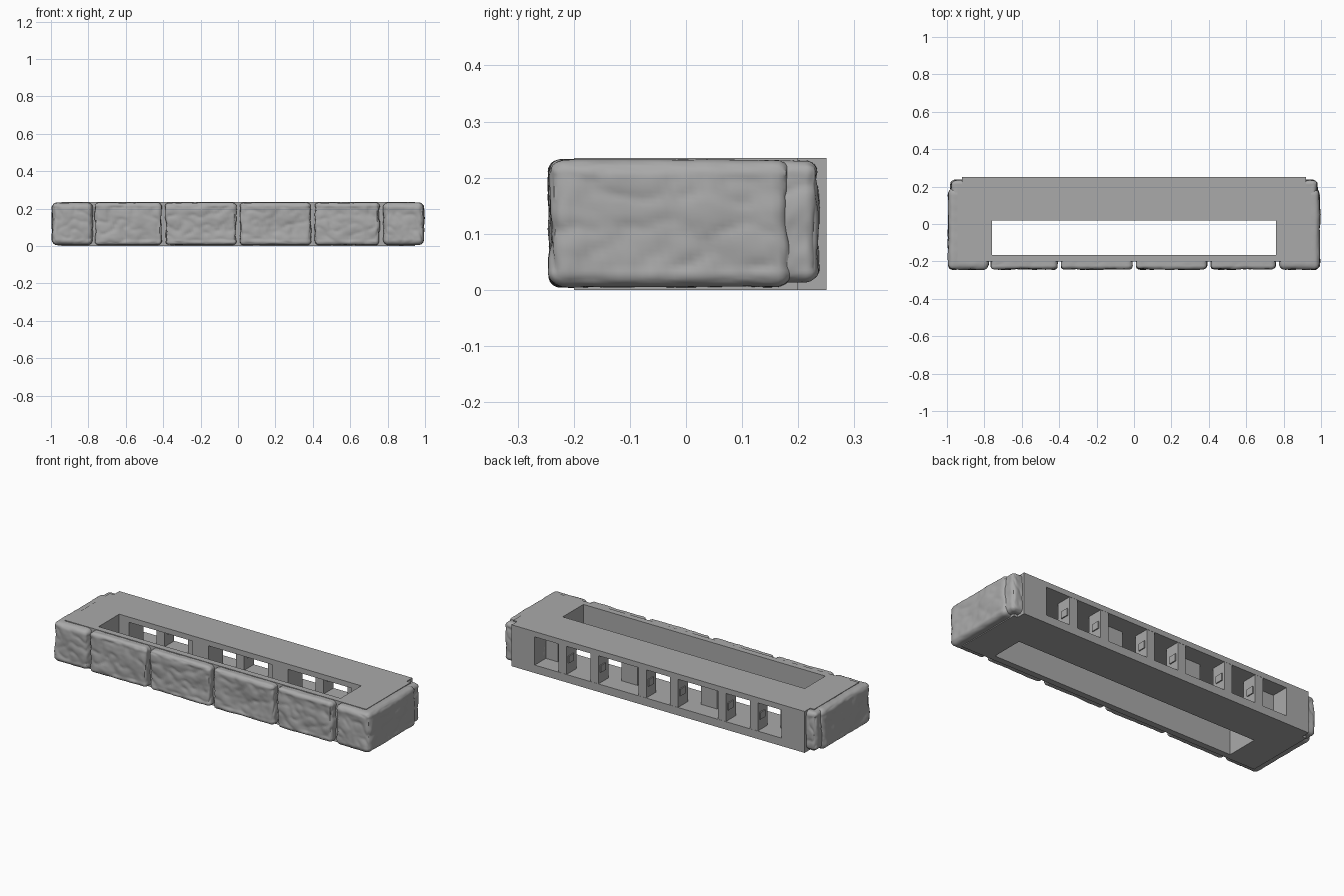
import bpy, bmesh
from mathutils import Vector, noise

if "Cube" in bpy.data.objects:
    bpy.data.objects.remove(bpy.data.objects["Cube"], do_unlink=True)

H = 0.235
stone_grey = bpy.data.materials.new("stone_grey")
stone_grey.use_nodes = True
colour = (0.4, 0.4, 0.4, 1)
stone_grey.diffuse_color = colour
stone_grey.node_tree.nodes["Principled BSDF"].inputs["Base Color"].default_value = colour


def box(name, lo, hi, cuts=0):
    """Axis-aligned box between two corners, optionally gridded."""
    lo, hi = Vector(lo), Vector(hi)
    bm = bmesh.new()
    bmesh.ops.create_cube(bm, size=1)
    if cuts:
        bmesh.ops.subdivide_edges(bm, edges=bm.edges[:], cuts=cuts, use_grid_fill=True)
    for v in bm.verts:
        v.co = Vector((lo[i] + (v.co[i] + 0.5) * (hi[i] - lo[i]) for i in range(3)))
    mesh = bpy.data.meshes.new(name)
    bm.to_mesh(mesh)
    bm.free()
    mesh.materials.append(stone_grey)
    obj = bpy.data.objects.new(name, mesh)
    bpy.context.collection.objects.link(obj)
    return obj


def activate(obj):
    bpy.ops.object.select_all(action="DESELECT")
    obj.select_set(True)
    bpy.context.view_layer.objects.active = obj


def carve(target, lo, hi):
    """Cut a box out of the target."""
    cutter = box("cutter", lo, hi)
    mod = target.modifiers.new("cut", "BOOLEAN")
    mod.operation, mod.solver, mod.object = "DIFFERENCE", "EXACT", cutter
    activate(target)
    bpy.ops.object.modifier_apply(modifier=mod.name)
    bpy.data.objects.remove(cutter, do_unlink=True)


def rough_stone(name, lo, hi, seed, radius=0.028, depth=0.028):
    """Rounded block with a weathered, chipped surface inside its bounds."""
    obj = box(name, lo, hi, cuts=30)
    lo, hi = Vector(lo), Vector(hi)
    shift = Vector((seed * 3.7, seed * 1.3, seed * 5.1))
    for v in obj.data.vertices:
        core = Vector((min(max(v.co[i], lo[i] + radius), hi[i] - radius) for i in range(3)))
        out = (v.co - core).normalized()
        p = v.co + shift
        broad = noise.noise(p * 9) * 0.5 + 0.5
        chips = abs(noise.noise(p * 16 + shift))
        fine = noise.noise(p * 45) * 0.5 + 0.5
        wear = 0.55 * broad * broad + 0.25 * (1 - chips) ** 3 + 0.12 * fine
        # Beds stay nearly flat, exposed faces wear the most
        wear *= 1 - 0.75 * abs(out.z)
        v.co = core + out * (radius - depth * wear)
    activate(obj)
    bpy.ops.object.shade_smooth_by_angle(angle=0.7)
    return obj


# Hollow core with a long slot, a back channel and three connector bays
core = box("core_frame", (-0.945, -0.2, 0), (0.945, 0.2, H))
carve(core, (-0.76, -0.165, -0.1), (0.76, 0.02, 0.4))
back = box("back_beam", (-0.92, 0.02, 0), (0.92, 0.25, H))
mod = core.modifiers.new("join", "BOOLEAN")
mod.operation, mod.solver, mod.object = "UNION", "EXACT", back
activate(core)
bpy.ops.object.modifier_apply(modifier=mod.name)
bpy.data.objects.remove(back, do_unlink=True)
carve(core, (-0.775, 0.15, 0.045), (0.775, 0.3, 0.205))
for c in (-0.5, 0, 0.5):
    carve(core, (c - 0.2, 0, 0.045), (c + 0.2, 0.17, 0.205))

# Paired clip posts in each bay, with a small ridge at mid height
for c in (-0.5, 0, 0.5):
    for side in (-1, 1):
        x = c + side * 0.1
        box("clip_post", (x - 0.025, 0.16, 0.04), (x + 0.025, 0.249, 0.21))
        box("clip_ridge", (x - 0.031, 0.19, 0.105), (x + 0.031, 0.235, 0.145))

# Front course of stones
joints = (-0.775, -0.4, 0, 0.4, 0.765)
for i, (a, b) in enumerate(zip(joints, joints[1:])):
    rough_stone("front_stone", (a + 0.002, -0.25, 0.003), (b - 0.002, -0.17, H - 0.001), i + 1)

# Corner stones wrapping both ends, and narrow end stones behind them
for side, seed in ((-1, 7), (1, 9)):
    xs = sorted((side * 0.77, side))
    rough_stone("corner_stone", (xs[0], -0.25, 0.003), (xs[1], 0.195, H - 0.001), seed, 0.035, 0.022)
    xs = sorted((side * 0.87, side * 0.985))
    rough_stone("end_stone", (xs[0], 0.14, 0.012), (xs[1], 0.242, H - 0.002), seed + 1, 0.03, 0.02)
